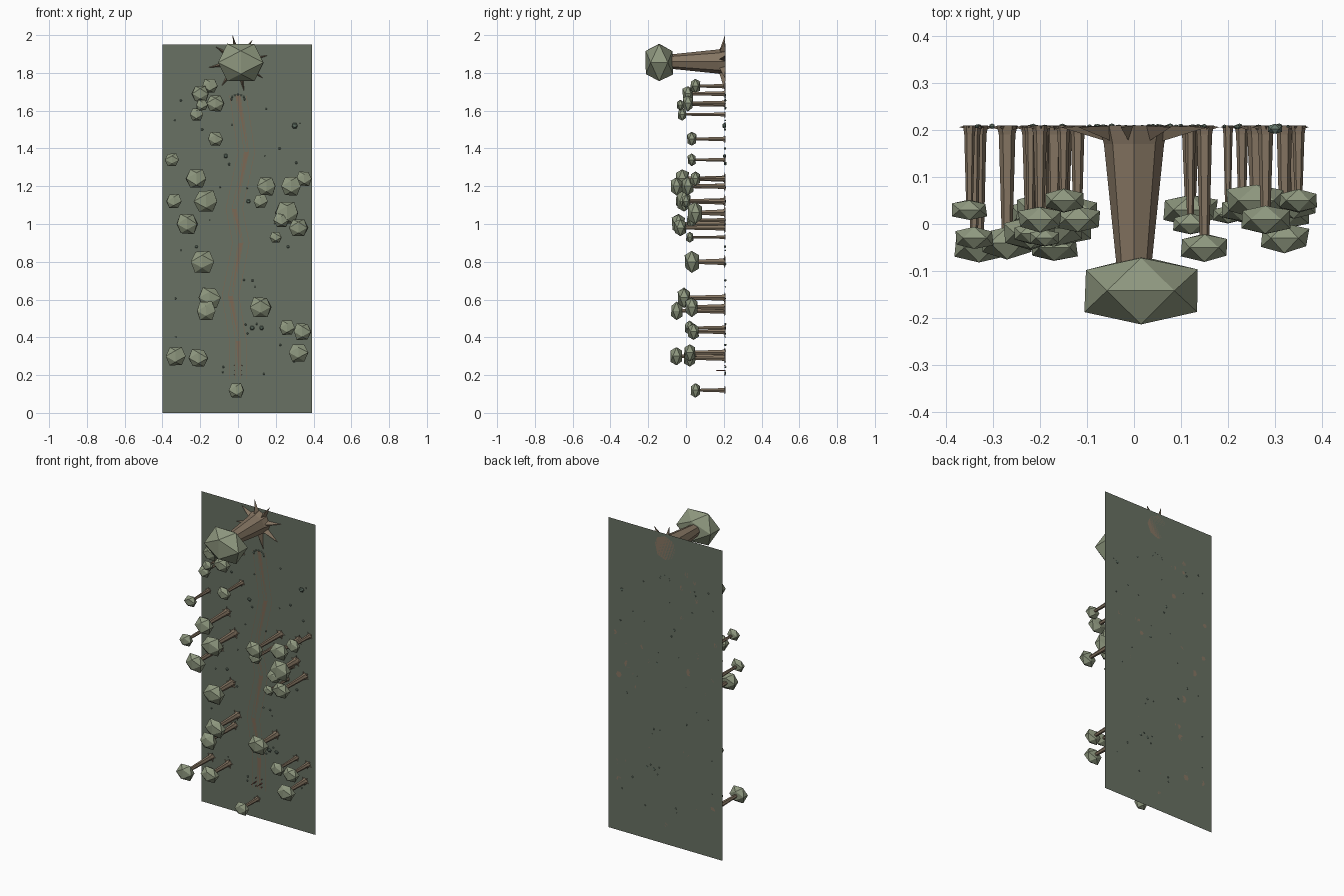
import bpy, bmesh, math, random
from mathutils import Vector, Matrix

random.seed(4)
if "Cube" in bpy.data.objects:
    bpy.data.objects.remove(bpy.data.objects["Cube"])

GROUND = 0.21  # y of the ground sheet; trees grow towards -y


def material(name, rgb):
    m = bpy.data.materials.new(name)
    m.use_nodes = True
    m.diffuse_color = (*rgb, 1)
    m.node_tree.nodes["Principled BSDF"].inputs["Base Color"].default_value = (*rgb, 1)
    return m


MOSS = material("moss_ground", (0.14, 0.165, 0.125))
LEAF = material("leaf_green", (0.27, 0.31, 0.21))
BARK = material("bark_brown", (0.235, 0.178, 0.122))
STONE = material("stone_green", (0.13, 0.18, 0.14))
PATH = material("path_brown", (0.2, 0.14, 0.09))
RED = material("post_red", (0.32, 0.1, 0.08))


def finish(name, bm, mat):
    bmesh.ops.recalc_face_normals(bm, faces=bm.faces)
    mesh = bpy.data.meshes.new(name)
    bm.to_mesh(mesh)
    bm.free()
    mesh.materials.append(mat)
    ob = bpy.data.objects.new(name, mesh)
    bpy.context.collection.objects.link(ob)
    return ob


def add_blob(bm, centre, size, jitter=0.0):
    """Axis-aligned icosahedron with the given half sizes, slightly uneven."""
    phi = (1 + math.sqrt(5)) / 2
    verts = []
    for a in (-1, 1):
        for b in (-phi, phi):
            for p in ((a, 0, b), (b, a, 0), (0, b, a)):
                k = 1 + random.uniform(-jitter, jitter)
                v = [c + s * q * k / phi for c, s, q in zip(centre, size, p)]
                verts.append(bm.verts.new(v))
    bmesh.ops.convex_hull(bm, input=verts)


def add_trunk(bm, x, z, rings, sides):
    """Lofted trunk along y; rings are (y, radius) pairs."""
    loops = []
    for y, r in rings:
        loops.append([bm.verts.new((x + r * math.cos(t), y, z + r * math.sin(t)))
                      for t in (math.tau * i / sides for i in range(sides))])
    for low, high in zip(loops, loops[1:]):
        for i in range(sides):
            j = (i + 1) % sides
            bm.faces.new((low[i], low[j], high[j], high[i]))
    bm.faces.new(loops[0])
    bm.faces.new(loops[-1])


def add_root(bm, x, z, angle, start, reach, height):
    """Tapered root spike lying on the ground."""
    out = Vector((math.cos(angle), 0, math.sin(angle)))
    side = Vector((-out.z, 0, out.x)) * height * 0.45
    foot = Vector((x, GROUND, z)) + out * start
    a, b = bm.verts.new(foot + side), bm.verts.new(foot - side)
    c = bm.verts.new(foot + Vector((0, -height, 0)))
    tip = bm.verts.new(Vector((x, GROUND - 0.004, z)) + out * reach)
    for tri in ((a, b, c), (a, c, tip), (c, b, tip), (b, a, tip)):
        bm.faces.new(tri)


# Ground sheet
bm = bmesh.new()
bm.faces.new([bm.verts.new((x, GROUND, z))
              for x, z in ((-0.4, 0), (0.392, 0), (0.392, 1.95), (-0.4, 1.95))])
finish("ground", bm, MOSS)

# Small trees: x, z, crown depth y, crown width
TREES = [
    (-.2, 1.69, .01, .09), (-.15, 1.73, .05, .08), (-.12, 1.64, .01, .09),
    (-.19, 1.63, -.03, .06), (-.22, 1.58, -.02, .07), (-.12, 1.45, .03, .08),
    (-.35, 1.34, .03, .07), (-.22, 1.24, -.02, .11), (-.34, 1.12, -.03, .08),
    (-.17, 1.12, -.01, .12), (-.27, 1, -.04, .11), (-.19, .8, .03, .12),
    (-.15, .61, -.01, .11), (-.17, .54, -.05, .1), (-.33, .3, -.05, .1),
    (-.21, .29, .02, .1), (-.01, .12, .05, .08), (.12, .56, .03, .11),
    (.26, .45, .02, .08), (.34, .43, .04, .09), (.32, .32, .02, .1),
    (.15, 1.2, -.05, .1), (.12, 1.12, 0, .07), (.28, 1.2, .01, .1),
    (.35, 1.24, .05, .08), (.26, 1.06, .05, .12), (.23, 1.02, .03, .08),
    (.32, .98, -.03, .1), (.2, .93, .02, .06),
]
crowns, trunks = bmesh.new(), bmesh.new()
for x, z, y, w in TREES:
    add_blob(crowns, (x, y, z), (w * .5, w * .3, w * .46), 0.08)
    r = w * 0.2
    add_trunk(trunks, x, z, [(GROUND, r), (GROUND - .02, r * .8), (y, r * .5)], 6)
    turn = random.uniform(0, 1)
    for i in range(5):
        add_root(trunks, x, z, turn + math.tau * i / 5, r * .6, r * 1.6, r * .5)
finish("small_tree_crowns", crowns, LEAF)
finish("small_tree_trunks", trunks, BARK)

# Great tree
bm = bmesh.new()
add_blob(bm, (0.015, -0.142, 1.855), (0.118, 0.072, 0.1), 0.03)
finish("great_tree_crown", bm, LEAF)
bm = bmesh.new()
add_trunk(bm, 0, 1.86, [(GROUND, .075), (.17, .064), (-.1, .036)], 8)
for i in range(8):
    angle = math.tau * i / 8 + 0.2
    reach = 0.142 if math.sin(angle) > 0.5 else 0.16
    add_root(bm, 0, 1.86, angle, 0.04, reach, 0.04)
finish("great_tree_trunk", bm, BARK)

# Winding path: thin edge strips with worn earth wedges between them
BENDS = [(0, 1.68), (.045, 1.38), (-.02, 1.08), (.015, .9),
         (-.04, .62), (0, .38), (0, .18)]
bm = bmesh.new()
for (x0, z0), (x1, z1) in zip(BENDS, BENDS[1:]):
    y = GROUND - 0.001
    for off in (-.044, -.012, .012, .044):
        h = 0.0015
        bm.faces.new([bm.verts.new(p) for p in (
            (x0 + off - h, y, z0), (x0 + off + h, y, z0),
            (x1 + off + h, y, z1), (x1 + off - h, y, z1))])
    bm.faces.new([bm.verts.new(p) for p in (
        (x0 - .01, y, z0), (x0 + .01, y, z0), (x1 + .005, y, z1))])
finish("path", bm, PATH)

# Pebbles: chosen stones, then scattered tiny ones and a small arch of stones
bm = bmesh.new()
for x, z, r in ((.3, 1.52, .015), (-.065, 1.36, .011), (.055, 1.12, .011),
                (.075, .45, .012), (.125, .45, .011), (.265, .88, .008),
                (-.22, .88, .008), (.22, 1.4, .007), (-.19, 1.5, .007)):
    add_blob(bm, (x, GROUND - r * .5, z), (r, r * .7, r * .9))
for i in range(30):
    r = random.uniform(.003, .006)
    add_blob(bm, (random.uniform(-.36, .36), GROUND - .002, random.uniform(.1, 1.75)), (r, r, r))
for i in range(7):
    t = math.pi * i / 6
    add_blob(bm, (.035 * math.cos(t), GROUND - .003, 1.66 + .025 * math.sin(t)), (.005, .004, .005))
finish("pebbles", bm, STONE)

# Little posts at the foot of the path
bm = bmesh.new()
for x in (-.02, .02):
    for z in (.2, .225, .25):
        add_trunk(bm, x, z, [(GROUND, .003), (.16 if z == .225 else .2, .002)], 5)
finish("path_posts", bm, RED)
